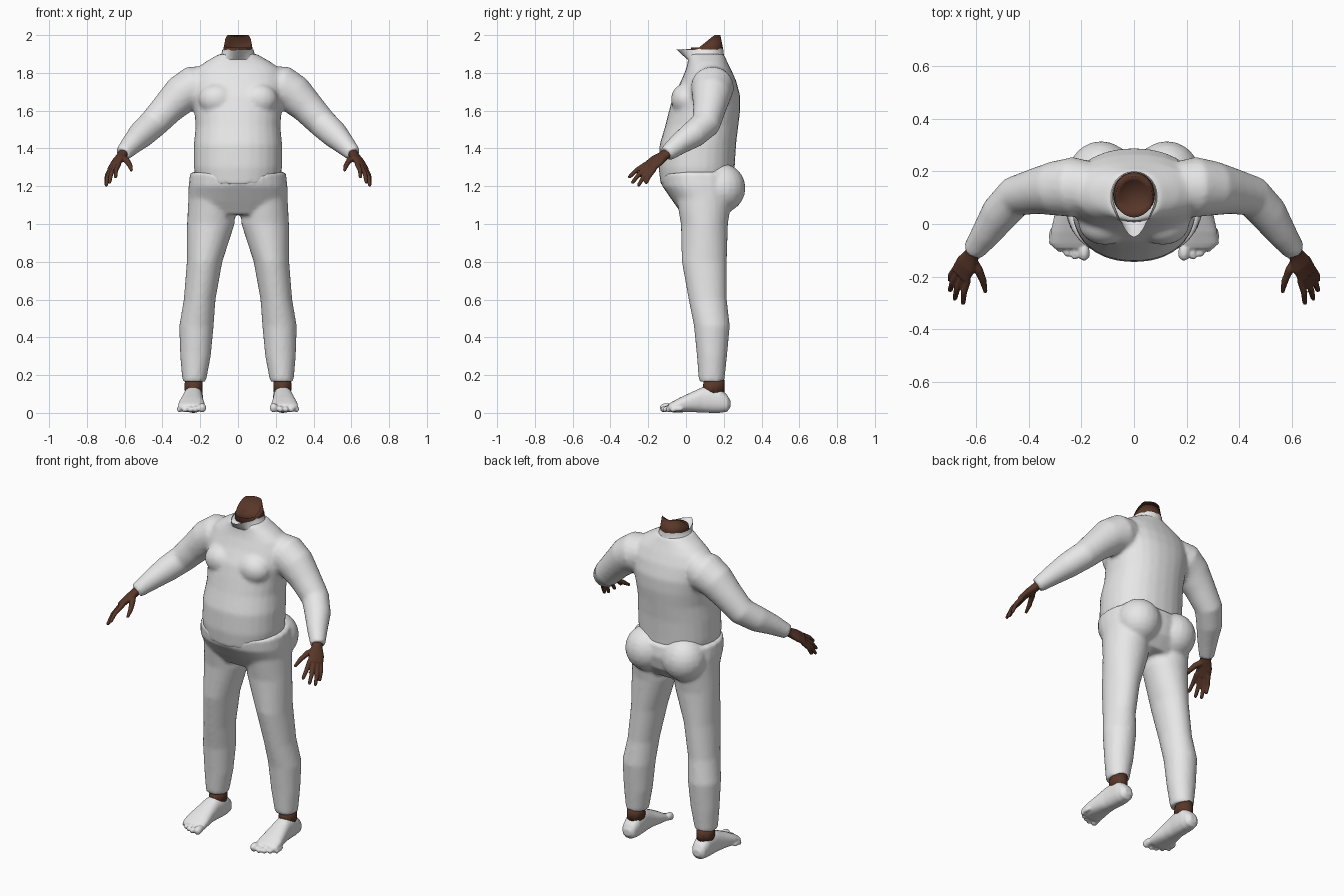
import bpy, bmesh, math, random
from mathutils import Vector, Matrix

random.seed(4)
if "Cube" in bpy.data.objects:
    bpy.data.objects.remove(bpy.data.objects["Cube"], do_unlink=True)


def material(name, color):
    m = bpy.data.materials.new(name)
    m.use_nodes = True
    m.diffuse_color = color
    m.node_tree.nodes["Principled BSDF"].inputs["Base Color"].default_value = color
    return m


CLOTH = material("pale cloth", (0.8, 0.8, 0.8, 1))
SKIN = material("brown skin", (0.1, 0.038, 0.022, 1))
SIDES = 28


def ring(center, u, v, power=2.0, sides=SIDES):
    """Superellipse outline around a centre, spanned by two axes."""
    pts = []
    for i in range(sides):
        a = math.tau * i / sides
        c, s = math.cos(a), math.sin(a)
        e = 2 / power
        pts.append(Vector(center) + Vector(u) * math.copysign(abs(c) ** e, c)
                   + Vector(v) * math.copysign(abs(s) ** e, s))
    return pts


def level(z, cx, rx, front, back, power=2.0):
    """Horizontal outline between a front and a back depth."""
    return ring((cx, (front + back) / 2, z), (rx, 0, 0), (0, (back - front) / 2, 0), power)


def loft(bm, rings, caps=(True, True)):
    loops = [[bm.verts.new(p) for p in r] for r in rings]
    n = len(loops[0])
    for a, b in zip(loops, loops[1:]):
        for i in range(n):
            j = (i + 1) % n
            bm.faces.new((a[i], a[j], b[j], b[i]))
    if caps[0]:
        bm.faces.new(loops[0][::-1])
    if caps[1]:
        bm.faces.new(loops[-1])


def tube(bm, path, sides=16):
    """Round limb through (x, y, z, radius) stations."""
    pts = [Vector(p[:3]) for p in path]
    rings = []
    for i, p in enumerate(pts):
        t = (pts[min(i + 1, len(pts) - 1)] - pts[max(i - 1, 0)]).normalized()
        u = t.cross(Vector((0.3, 1, 0.2))).normalized()
        rings.append(ring(p, u * path[i][3], t.cross(u) * path[i][3], sides=sides))
    loft(bm, rings)


def ball(bm, center, size):
    bmesh.ops.create_uvsphere(bm, u_segments=20, v_segments=12, radius=1,
                              matrix=Matrix.Translation(center) @ Matrix.Diagonal((*size, 1)))


def finish(bm, name, mat, voxel=0, smooth=0):
    """Turn the shells into an object, optionally fused into one skin."""
    bmesh.ops.recalc_face_normals(bm, faces=bm.faces)
    mesh = bpy.data.meshes.new(name)
    bm.to_mesh(mesh)
    bm.free()
    mesh.materials.append(mat)
    mesh.shade_smooth()
    ob = bpy.data.objects.new(name, mesh)
    bpy.context.collection.objects.link(ob)
    if voxel:
        r = ob.modifiers.new("fuse", "REMESH")
        r.mode, r.voxel_size, r.use_smooth_shade = "VOXEL", voxel, True
        s = ob.modifiers.new("soften", "SMOOTH")
        s.factor, s.iterations = 0.5, smooth
    return ob


# Shirt: torso, chest and sleeves
bm = bmesh.new()
torso = [(1.21, .22, -.135, .255), (1.30, .234, -.145, .258), (1.42, .234, -.14, .265),
         (1.52, .224, -.11, .277), (1.60, .232, -.09, .287), (1.68, .245, -.068, .287),
         (1.76, .25, -.025, .265), (1.82, .225, 0, .238), (1.86, .17, .01, .218),
         (1.90, .10, .01, .20)]
loft(bm, [level(z, 0, w, f, b, 2.2) for z, w, f, b in torso])
for s in (-1, 1):
    ball(bm, (s * .11, 0, 1.66), (.1, .08, .085))
    tube(bm, [(s * x, y, z, r) for x, y, z, r in (
        (.17, .14, 1.74, .1), (.23, .14, 1.725, .115), (.30, .135, 1.685, .104),
        (.37, .125, 1.615, .088), (.45, .105, 1.53, .078), (.51, .04, 1.475, .073),
        (.56, -.035, 1.425, .058), (.612, -.105, 1.37, .042))], 20)
finish(bm, "shirt", CLOTH, .012, 5)

# Trousers: pelvis, buttocks and legs; the waist dips under the belly
bm = bmesh.new()
pelvis = [(1.275, .253, -.135, .272), (1.20, .262, -.125, .285),
          (1.12, .262, -.07, .265), (1.05, .21, -.02, .21)]
rings = [level(z, 0, w, f, b, 2.3) for z, w, f, b in pelvis]
for p in rings[0]:
    p.z -= .055 * max(0, 1 - abs(p.x) / .17) * (p.y < .05)
loft(bm, rings)
legs = [(1.19, .135, .125, -.06, .25), (1.0, .144, .126, -.027, .222),
        (.8, .177, .094, -.022, .216), (.6, .203, .084, .014, .216),
        (.46, .22, .091, .042, .232), (.3, .225, .081, .058, .217), (.165, .232, .062, .068, .203)]
for s in (-1, 1):
    loft(bm, [level(z, s * x, w, f, b) for z, x, w, f, b in legs])
    ball(bm, (s * .125, .19, 1.19), (.125, .125, .13))
finish(bm, "trousers", CLOTH, .011, 4)

# Collar: thin flared lip, pulled forward, with a ragged edge
bm = bmesh.new()
rings = [level(1.87, 0, .125, .008, .208), level(1.895, 0, .09, .01, .2),
         level(1.925, 0, .082, .02, .198)]
for k, pull in ((1, .02), (2, .07)):
    for p in rings[k]:
        f = max(0, (.11 - p.y) / .09)
        p.y -= pull * f ** 4
        p.z += random.uniform(-.004, .004)
loft(bm, rings, (False, False))
finish(bm, "collar", CLOTH)

# Neck stump: high at the back, cut away at the front, hollow inside
bm = bmesh.new()
rings = [level(1.87, 0, .082, .03, .197), level(1.93, 0, .077, .026, .196),
         level(2.0, 0, .07, .025, .182), level(1.915, 0, .055, .05, .165)]
for p in rings[2]:
    p.z -= .065 * min(1, max(0, (.15 - p.y) / .08))
loft(bm, rings)
finish(bm, "neck", SKIN)

for s, side in ((-1, "right"), (1, "left")):
    # Hand: flat palm, four fingers and a thumb
    bm = bmesh.new()
    palm = [((.602, -.088, 1.385), .03, .026), ((.617, -.12, 1.36), .032, .024),
            ((.638, -.155, 1.335), .045, .022), ((.66, -.195, 1.303), .045, .017)]
    across, thick = Vector((-.6, -.6, .35)).normalized(), Vector((.6, -.1, .75)).normalized()
    mirror = Matrix.Diagonal((s, 1, 1))
    loft(bm, [[mirror @ p for p in ring(c, across * w, thick * t, sides=16)]
              for c, w, t in palm])
    fingers = [((.632, -.215, 1.315), (.65, -.305, 1.245)),
               ((.652, -.205, 1.303), (.682, -.288, 1.215)),
               ((.668, -.19, 1.293), (.70, -.255, 1.2)),
               ((.678, -.17, 1.287), (.70, -.215, 1.213))]
    for a, b in fingers:
        a, b = Vector(a), Vector(b)
        mid = a.lerp(b, .5) + thick * .008
        root = a.lerp(Vector((.635, -.15, 1.338)), .4)
        tube(bm, [(*(mirror @ p), r) for p, r in (
            (root, .013), (a, .0135), (mid, .0125), (a.lerp(b, .92), .01), (b, .006))], 10)
    tube(bm, [(s * x, y, z, r) for x, y, z, r in (
        (.62, -.125, 1.355, .018), (.59, -.175, 1.338, .017),
        (.573, -.215, 1.312, .014), (.563, -.26, 1.282, .008))], 10)
    finish(bm, side + "_hand", SKIN, .005, 2)

    # Ankle: bare band with ragged ends
    bm = bmesh.new()
    rings = [level(z, s * .235, w, f, .203) for z, w, f in (
        (.105, .046, .085), (.135, .048, .088), (.175, .046, .095))]
    for p in rings[0] + rings[1]:
        p.z += random.uniform(-.008, .008)
    loft(bm, rings)
    finish(bm, side + "_ankle", SKIN)

    # Foot: arched sole running forward, with five toes
    bm = bmesh.new()
    foot = [(.235, .235, .022, .03, .065), (.218, .235, .042, .006, .095),
            (.18, .235, .05, 0, .13), (.13, .236, .052, 0, .14), (.085, .239, .053, .002, .135),
            (.03, .243, .06, .004, .11), (-.03, .246, .07, .003, .082),
            (-.075, .246, .072, .003, .058), (-.095, .24, .06, .01, .045)]
    loft(bm, [ring((s * x, y, (lo + hi) / 2), (w, 0, 0), (0, 0, (hi - lo) / 2), 2.4)
              for y, x, w, lo, hi in foot])
    for i in range(5):
        size = .0215 if i == 0 else .0155 - .0006 * i
        x = .19 if i == 0 else .196 + .0285 * i
        tip = -.138 + .0035 * i * i
        ball(bm, (s * x, tip + .034, size + .008), (size, .036, size))
        ball(bm, (s * x, tip + size, size + .004), (size * 1.05, size, size * 1.05))
    finish(bm, side + "_foot", CLOTH, .006, 2)
